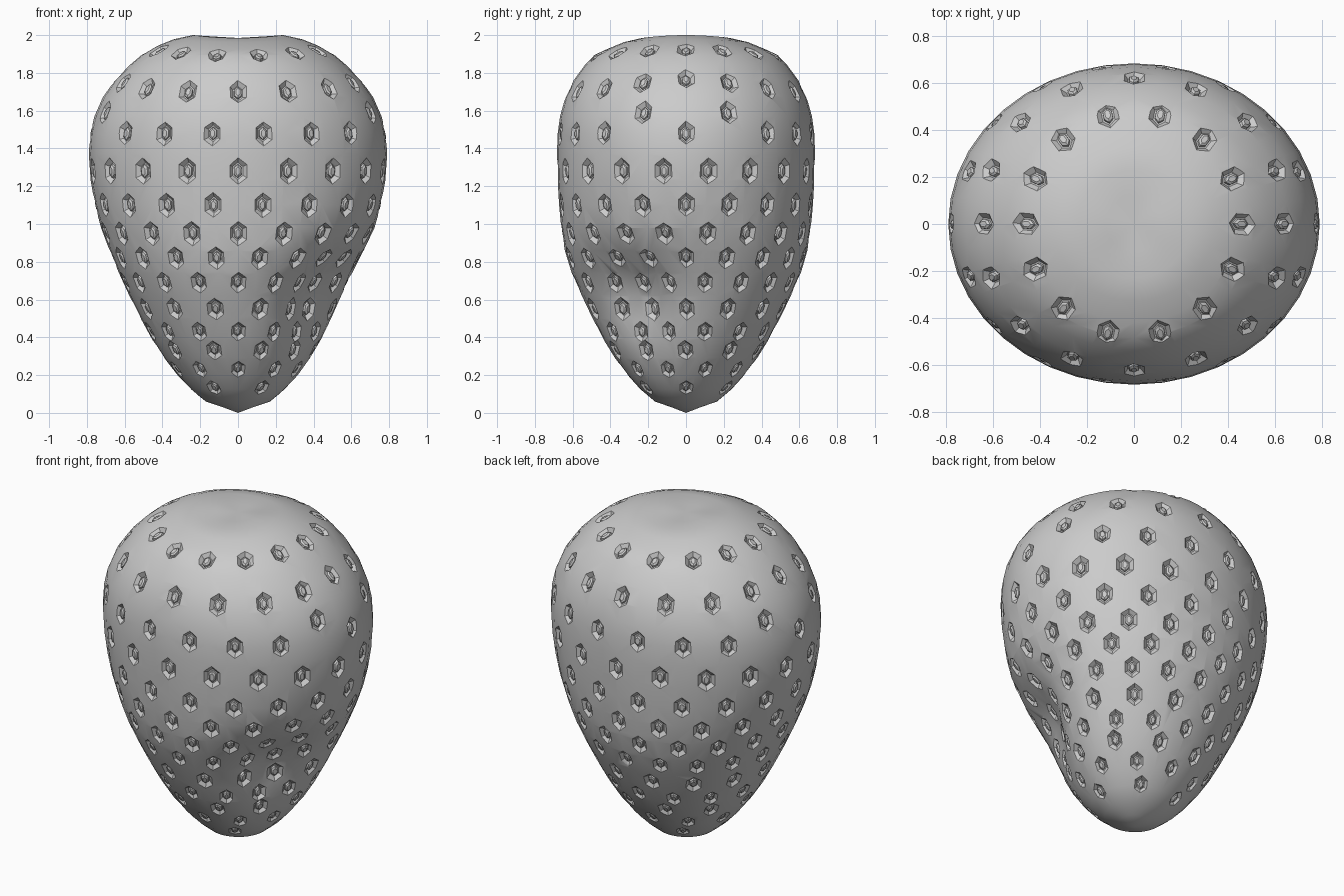
import bpy, bmesh, math
from mathutils import Vector
from mathutils.bvhtree import BVHTree

cube = bpy.data.objects.get("Cube")
if cube:
    bpy.data.objects.remove(cube)

grey = bpy.data.materials.new("plain grey")
grey.use_nodes = True
COLOR = (0.6, 0.6, 0.6, 1)
grey.diffuse_color = COLOR
grey.node_tree.nodes["Principled BSDF"].inputs["Base Color"].default_value = COLOR


def make_object(name, bm):
    bmesh.ops.recalc_face_normals(bm, faces=bm.faces)
    mesh = bpy.data.meshes.new(name)
    bm.to_mesh(mesh)
    mesh.materials.append(grey)
    obj = bpy.data.objects.new(name, mesh)
    bpy.context.collection.objects.link(obj)
    return obj


# Berry body: half-width and height pairs from tip to crown
PROFILE = [(.08, .03), (.17, .06), (.25, .125), (.32, .2), (.39, .29), (.455, .39),
           (.515, .5), (.575, .62), (.63, .74), (.68, .86), (.725, .98), (.757, 1.1),
           (.78, 1.23), (.79, 1.37), (.782, 1.48), (.76, 1.57), (.716, 1.67), (.653, 1.76),
           (.575, 1.84), (.51, 1.895), (.435, 1.94), (.34, 1.978), (.24, 2.0), (.12, 1.992)]
SEGMENTS = 40


def depth_ratio(z):
    # Oval at the waist, rounder toward the tip and crown
    return .865 + .1 * min(1, ((z - 1.37) / .57) ** 2)


def body_point(r, z, a):
    # Hollow pressed into one side, steeper above than below
    off = math.remainder(a + .57, math.tau)
    reach = .19 if z > .64 else .32
    r *= 1 - .27 * math.exp(-(off / .52) ** 2 - ((z - .64) / reach) ** 2)
    y = depth_ratio(z) * r * math.sin(a)
    if z > 1.9:
        z -= .015 * math.sin(a) ** 2
    return Vector((r * math.cos(a), y, z))


body_bm = bmesh.new()
rings = [[body_bm.verts.new(body_point(r, z, math.tau * i / SEGMENTS)) for i in range(SEGMENTS)]
         for r, z in PROFILE]
for low, high in zip(rings, rings[1:]):
    for i in range(SEGMENTS):
        j = (i + 1) % SEGMENTS
        body_bm.faces.new((low[i], low[j], high[j], high[i]))
for ring, z in ((rings[0], 0), (rings[-1], 1.985)):
    pole = body_bm.verts.new((0, 0, z))
    for i in range(SEGMENTS):
        body_bm.faces.new((ring[i], ring[(i + 1) % SEGMENTS], pole))
bmesh.ops.recalc_face_normals(body_bm, faces=body_bm.faces)
tree = BVHTree.FromBMesh(body_bm)
body = make_object("berry_body", body_bm)

# Seed rows: height, number around, half-step shift, scale
ROWS = [(1.895, 14, .5, 1), (1.7, 16, 0, 1), (1.48, 18, .5, 1), (1.28, 18, 0, 1.05),
        (1.1, 18, .5, 1), (.95, 18, 0, 1), (.82, 18, .5, .95), (.69, 18, 0, .9),
        (.55, 14, .5, .95), (.43, 14, 0, .85), (.33, 10, .5, .9), (.23, 10, 0, .8),
        (.13, 6, .5, .8)]
HEXAGON = [(0, 1), (1, .5), (1, -.5), (0, -1), (-1, -.5), (-1, .5)]


def hex_ring(bm, frame, w, h, lift):
    center, side, up, normal = frame
    return [bm.verts.new(center + side * x * w + up * y * h + normal * lift) for x, y in HEXAGON]


def hex_stack(bm, frame, layers):
    stack = [hex_ring(bm, frame, *layer) for layer in layers]
    bm.faces.new(stack[0])
    bm.faces.new(stack[-1])
    for low, high in zip(stack, stack[1:]):
        for i in range(6):
            j = (i + 1) % 6
            bm.faces.new((low[i], low[j], high[j], high[i]))


cut_bm, seed_bm = bmesh.new(), bmesh.new()
for row_z, count, shift, s in ROWS:
    for i in range(count):
        a = math.tau * (i + shift) / count - math.pi / 2
        z = row_z
        # The upper rows climb toward the two wide ends
        if row_z == 1.7:
            z += .07 * math.cos(a) ** 4
        elif row_z == 1.895:
            z += .03 * math.cos(a) ** 2
        elif row_z == 1.48 and .8 < abs(math.cos(a)) < .97:
            z += .11
        ray = Vector((math.cos(a), depth_ratio(z) * math.sin(a), 0)).normalized()
        hit, normal, index, dist = tree.ray_cast(Vector((0, 0, z)), ray)
        if hit is None:
            continue
        side = Vector((0, 0, 1)).cross(normal).normalized()
        frame = (hit, side, normal.cross(side), normal)
        hex_stack(cut_bm, frame, [(.026 * s, .044 * s, -.022 * s), (.045 * s, .067 * s, 0),
                                  (.062 * s, .088 * s, .02)])
        hex_stack(seed_bm, frame, [(.02 * s, .036 * s, -.026 * s), (.019 * s, .034 * s, -.01 * s),
                                   (.011 * s, .022 * s, -.003 * s)])

cutter = make_object("pit_cutter", cut_bm)
cutter.hide_render = True
seeds = make_object("seeds", seed_bm)

# Cut the seed pits
pits = body.modifiers.new("pits", "BOOLEAN")
pits.operation = "DIFFERENCE"
pits.solver = "EXACT"
pits.use_self = True
pits.object = cutter
bpy.context.view_layer.objects.active = body
bpy.ops.object.modifier_apply(modifier=pits.name)
bpy.data.objects.remove(cutter)

for obj in (body, seeds):
    bpy.ops.object.select_all(action="DESELECT")
    obj.select_set(True)
    bpy.context.view_layer.objects.active = obj
    bpy.ops.object.shade_smooth_by_angle(angle=math.radians(35))
